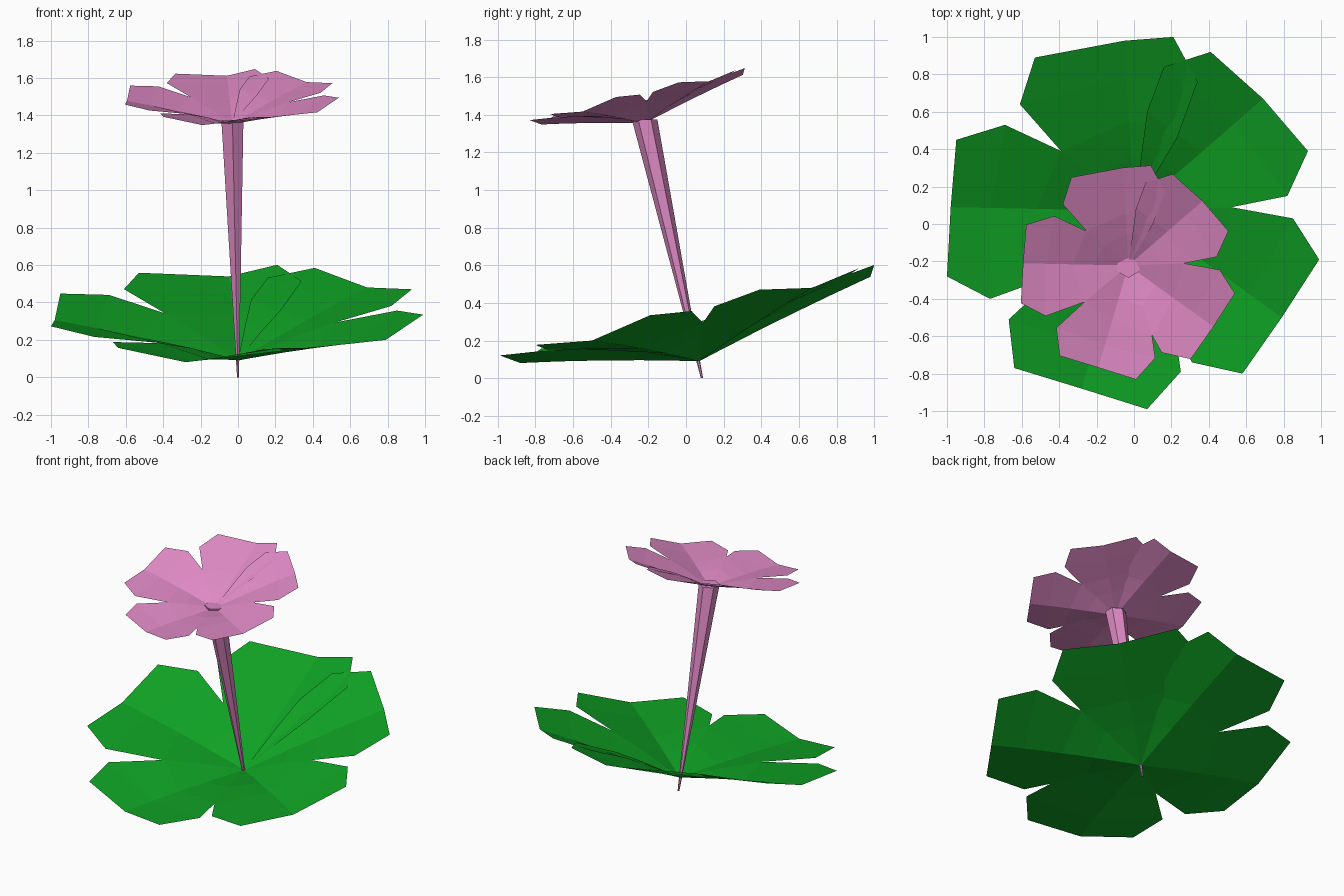
import bpy, bmesh, math
from mathutils import Vector

cube = bpy.data.objects.get("Cube")
if cube:
    bpy.data.objects.remove(cube, do_unlink=True)


def make_material(name, color):
    mat = bpy.data.materials.new(name)
    mat.use_nodes = True
    mat.diffuse_color = color
    mat.node_tree.nodes["Principled BSDF"].inputs["Base Color"].default_value = color
    return mat


def make_object(name, bm, mat):
    mesh = bpy.data.meshes.new(name)
    bm.to_mesh(mesh)
    bm.free()
    mesh.materials.append(mat)
    obj = bpy.data.objects.new(name, mesh)
    bpy.context.collection.objects.link(obj)
    return obj


green = make_material("leaf green", (0.005, 0.36, 0.018, 1))
pink = make_material("petal pink", (0.73, 0.25, 0.55, 1))

# Lobe outlines, clockwise: left notch, shoulder, corner, tip, corner, shoulder, right notch
CENTRE = Vector((0, 0.07))
LOBES = [
    [(-.39, .39), (-.61, .64), (-.53, .89), (-.05, .98), (.21, 1), (.34, .76), (.23, .46)],
    [(.07, .6), (.16, .84), (.41, .92), (.69, .67), (.93, .39), (.82, .15), (.52, .09)],
    [(.52, .09), (.85, .03), (.99, -.19), (.79, -.5), (.58, -.8), (.31, -.74), (.22, -.58)],
    [(.22, -.58), (.25, -.79), (.07, -.99), (-.28, -.88), (-.64, -.77), (-.67, -.51), (-.41, -.27)],
    [(-.41, -.27), (-.77, -.4), (-1, -.28), (-.98, .09), (-.95, .45), (-.69, .53), (-.39, .39)],
]
ROW_STEPS = (0.1, 0.32, 0.53, 0.78, 1)


def surface_point(p, side):
    """Tilted shallow cup, with each lobe creased along its middle."""
    d = p - CENTRE
    r = d.length
    z = 0.09 + 0.279 * r + 0.252 * d.y + 0.025 * d.x
    z += 0.04 * math.sin(math.pi * min(r, 1)) if side else -0.04 * r * r
    return Vector((p.x, p.y, z))


def whorl(name, mat):
    bm = bmesh.new()
    hub = bm.verts.new(surface_point(CENTRE, False))
    for lobe in LOBES:
        pts = [Vector(p) for p in lobe]
        left, tip, right = pts[:3], pts[3], pts[:3:-1]
        # Two extra rows lead from the hub to the notches
        for edge in (left, right):
            arm = edge[0] - CENTRE
            edge[:0] = [CENTRE + arm.normalized() * 0.1, CENTRE + arm * 0.58]
        rows = []
        for a, b, step in zip(left, right, ROW_STEPS):
            middle = CENTRE + (tip - CENTRE) * step
            rows.append([bm.verts.new(surface_point(p, s))
                         for p, s in ((a, True), (middle, False), (b, True))])
        for i in range(2):
            bm.faces.new((hub, rows[0][i + 1], rows[0][i])[::-1])
            for low, high in zip(rows, rows[1:]):
                bm.faces.new((low[i], high[i], high[i + 1], low[i + 1]))
    bmesh.ops.remove_doubles(bm, verts=bm.verts, dist=0.0005)
    bmesh.ops.recalc_face_normals(bm, faces=bm.faces)
    if sum(f.normal.z for f in bm.faces) < 0:
        bmesh.ops.reverse_faces(bm, faces=bm.faces)
    return make_object(name, bm, mat)


# Leaves at the base and the smaller blossom of the same shape
whorl("leaves", green)
blossom = whorl("blossom", pink)
blossom.scale = (0.575,) * 3
blossom.location = (-0.03, -0.262, 1.302)

# Leaning six-sided stem, widening upward
bm = bmesh.new()
rings = []
for centre, radius in ((Vector((0, 0.085, 0)), 0.006), (Vector((-0.03, -0.22, 1.375)), 0.068)):
    ring = []
    for i in range(6):
        a = math.tau * (i + 0.5) / 6
        ring.append(bm.verts.new(centre + Vector((math.cos(a), math.sin(a), 0)) * radius))
    rings.append(ring)
for i in range(6):
    j = (i + 1) % 6
    bm.faces.new((rings[0][i], rings[0][j], rings[1][j], rings[1][i]))
bm.faces.new(rings[0][::-1])
bm.faces.new(rings[1])
make_object("stem", bm, pink)
